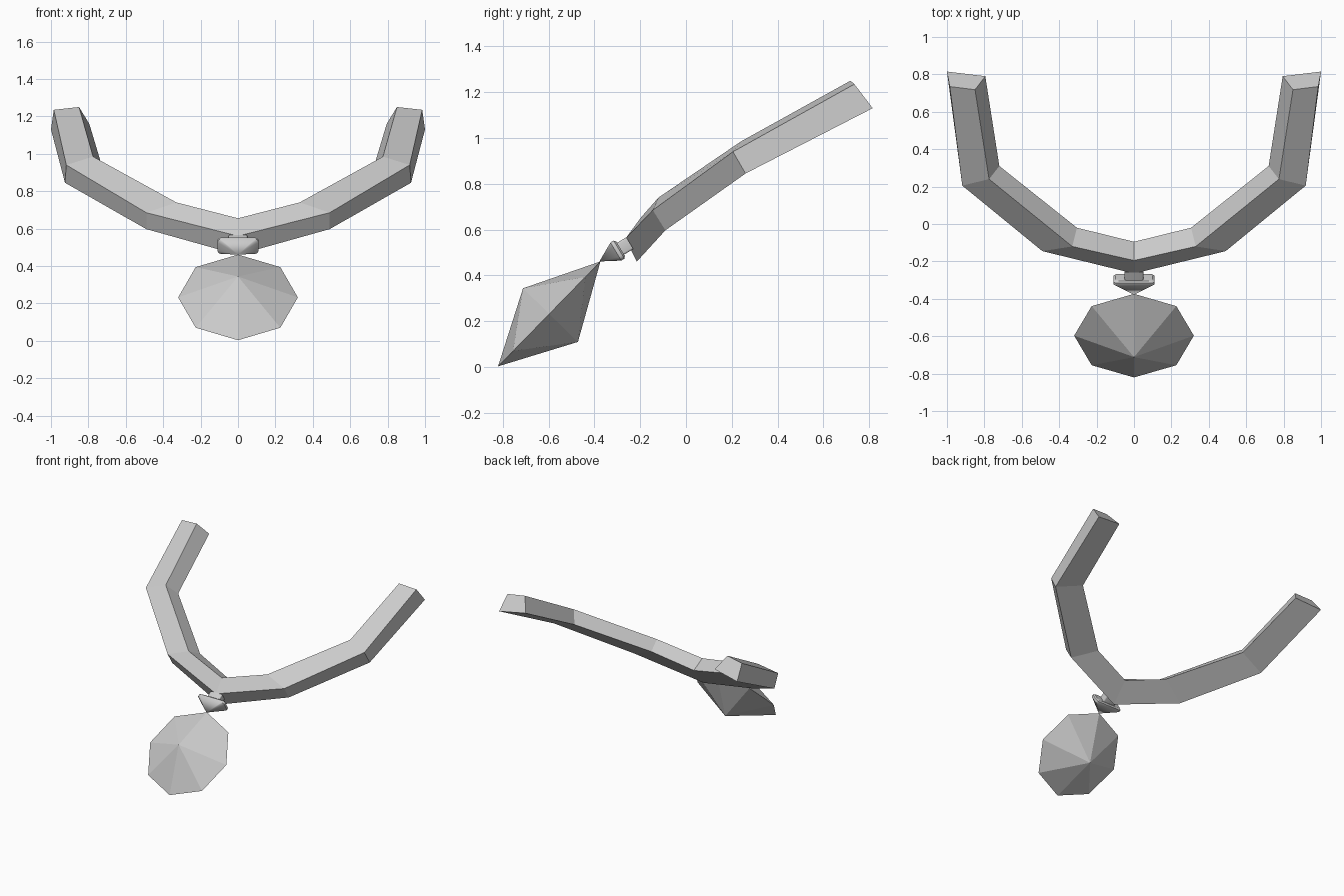
import bpy, bmesh, math
from mathutils import Vector, Matrix

cube = bpy.data.objects.get("Cube")
if cube:
    bpy.data.objects.remove(cube, do_unlink=True)

grey = bpy.data.materials.new("plain_grey")
grey.use_nodes = True
COLOUR = (0.6, 0.6, 0.6, 1)
grey.diffuse_color = COLOUR
grey.node_tree.nodes["Principled BSDF"].inputs["Base Color"].default_value = COLOUR


def finish(name, bm):
    bmesh.ops.recalc_face_normals(bm, faces=bm.faces)
    mesh = bpy.data.meshes.new(name)
    bm.to_mesh(mesh)
    bm.free()
    mesh.materials.append(grey)
    obj = bpy.data.objects.new(name, mesh)
    bpy.context.collection.objects.link(obj)
    return obj


def bridge(bm, first, second):
    n = len(first)
    for i in range(n):
        j = (i + 1) % n
        bm.faces.new((first[i], first[j], second[j], second[i]))


def fan(bm, ring, apex):
    for i, v in enumerate(ring):
        bm.faces.new((v, ring[(i + 1) % len(ring)], apex))


# Collar: four-sided band, half built then mirrored
# each section: inner top, outer top, outer bottom, inner bottom
sections = [
    [(0, -.195, .655), (0, -.265, .56), (0, -.215, .46), (0, -.095, .6)],
    [(.33, -.12, .74), (.49, -.145, .685), (.49, -.09, .597), (.305, -.02, .69)],
    [(.775, .24, .985), (.918, .205, .94), (.925, .26, .845), (.72, .31, .91)],
    [(.85, .718, 1.25), (.985, .735, 1.235), (1, .815, 1.13), (.795, .79, 1.16)],
]
bm = bmesh.new()
rings = [[bm.verts.new(p) for p in s] for s in sections]
for a, b in zip(rings, rings[1:]):
    bridge(bm, a, b)
bm.faces.new(rings[-1])
collar = finish("collar_band", bm)
mirror = collar.modifiers.new("mirror", 'MIRROR')
mirror.use_clip = True

# Pendant: eight-sided double pyramid, tilted back
bm = bmesh.new()
R = 0.32
ring = [bm.verts.new((R * math.sin(i * math.pi / 4), R * math.cos(i * math.pi / 4), 0))
        for i in range(8)]
fan(bm, ring, bm.verts.new((0, 0, .16)))
fan(bm, ring, bm.verts.new((0, 0, -.175)))
pendant = finish("pendant_gem", bm)
pendant.matrix_world = Matrix.Translation((0, -.597, .232)) @ Matrix.Rotation(math.radians(45.7), 4, 'X')

# Clasp: pointed rim plate with a narrow neck, lofted from rounded rectangles
tip = Vector((0, -.378, .461))
axis = Vector((0, math.cos(math.radians(31)), math.sin(math.radians(31))))
up = Vector((0, -axis.z, axis.y))


def rounded_ring(bm, t, w, h, r):
    verts = []
    for q, (sx, sz) in enumerate([(1, 1), (-1, 1), (-1, -1), (1, -1)]):
        for k in range(4):
            a = math.radians(90 * q + 30 * k)
            x = sx * (w - r) + r * math.cos(a)
            z = sz * (h - r) + r * math.sin(a)
            verts.append(bm.verts.new(tip + axis * t + Vector((x, 0, 0)) + up * z))
    return verts


bm = bmesh.new()
loops = [rounded_ring(bm, *p) for p in
         [(.084, .11, .046, .02), (.1, .11, .046, .02), (.108, .1, .036, .015),
          (.108, .05, .03, .008), (.155, .05, .03, .008)]]
fan(bm, loops[0], bm.verts.new(tip))
for a, b in zip(loops, loops[1:]):
    bridge(bm, a, b)
bm.faces.new(loops[-1])
clasp = finish("clasp", bm)
bpy.ops.object.select_all(action='DESELECT')
clasp.select_set(True)
bpy.context.view_layer.objects.active = clasp
bpy.ops.object.shade_smooth_by_angle(angle=math.radians(35))
